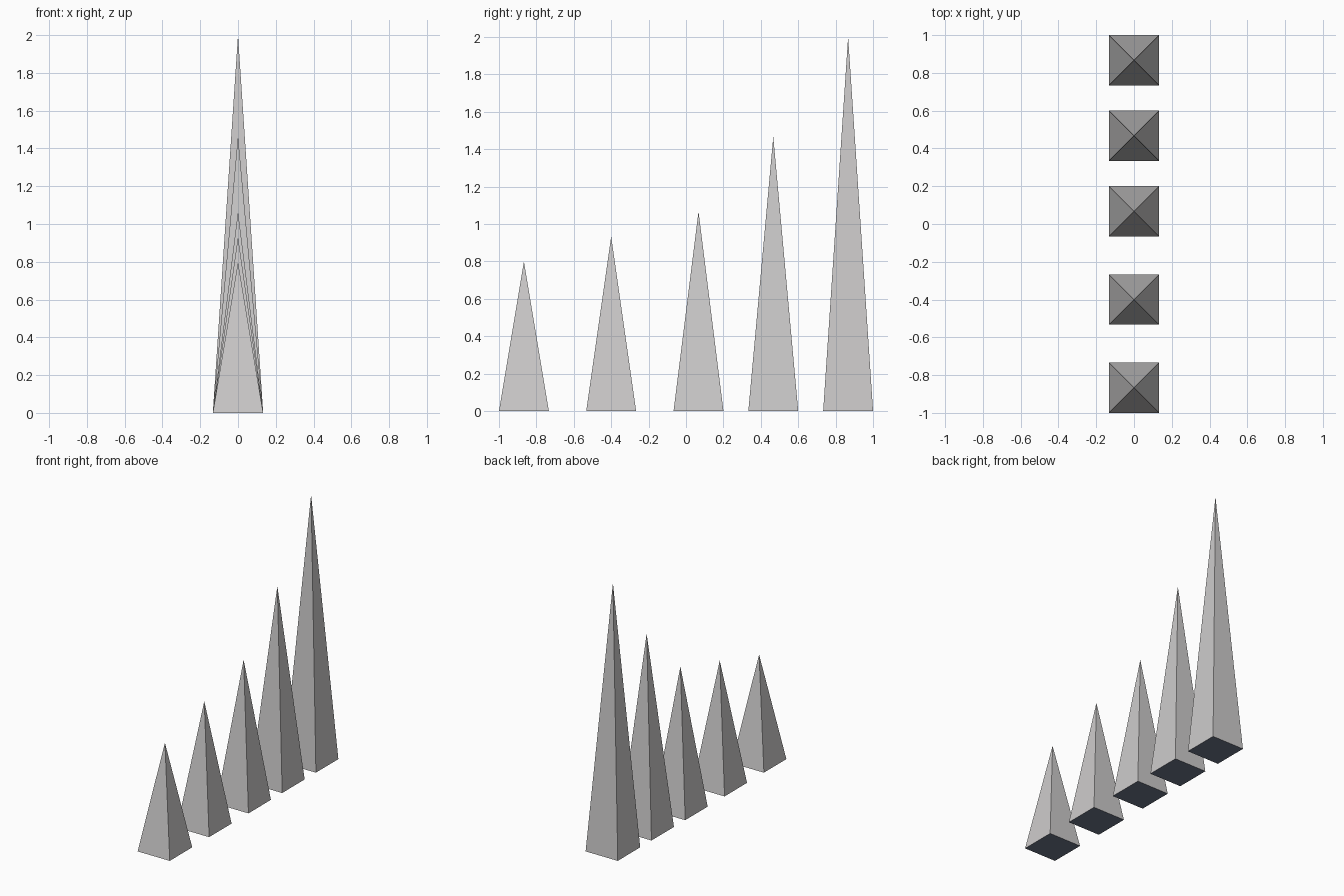
import bpy
import math

if "Cube" in bpy.data.objects:
    bpy.data.objects.remove(bpy.data.objects["Cube"])


def flat(name, r, g, b):
    mat = bpy.data.materials.new(name)
    mat.diffuse_color = (r, g, b, 1)
    mat.use_nodes = True
    mat.node_tree.nodes["Principled BSDF"].inputs["Base Color"].default_value = mat.diffuse_color
    return mat


grey = flat("light grey", 0.61, 0.60, 0.60)
slate = flat("dark slate blue", 0.15, 0.18, 0.25)

HALF = 2 / 15  # half the side of each square base


def spike(name, y, height):
    """Four-sided pyramid standing on z = 0, base sides along x and y."""
    bpy.ops.mesh.primitive_cone_add(
        vertices=4, radius1=HALF * math.sqrt(2), radius2=0, depth=height,
        location=(0, y, height / 2), rotation=(0, 0, math.pi / 4))
    obj = bpy.context.object
    obj.name = name
    bpy.ops.object.transform_apply(location=False, rotation=True, scale=True)
    obj.data.materials.append(grey)
    obj.data.materials.append(slate)
    # Underside is slate, the slopes are grey
    for face in obj.data.polygons:
        face.material_index = 1 if face.normal.z < -0.5 else 0


# Row of spikes growing taller from front to back
row = [(-0.8667, 0.8), (-0.4, 0.9333), (0.0667, 1.0667),
       (0.4667, 1.4667), (0.8667, 2.0)]
for i, (y, height) in enumerate(row, 1):
    spike(f"spike_{i}", y, height)
